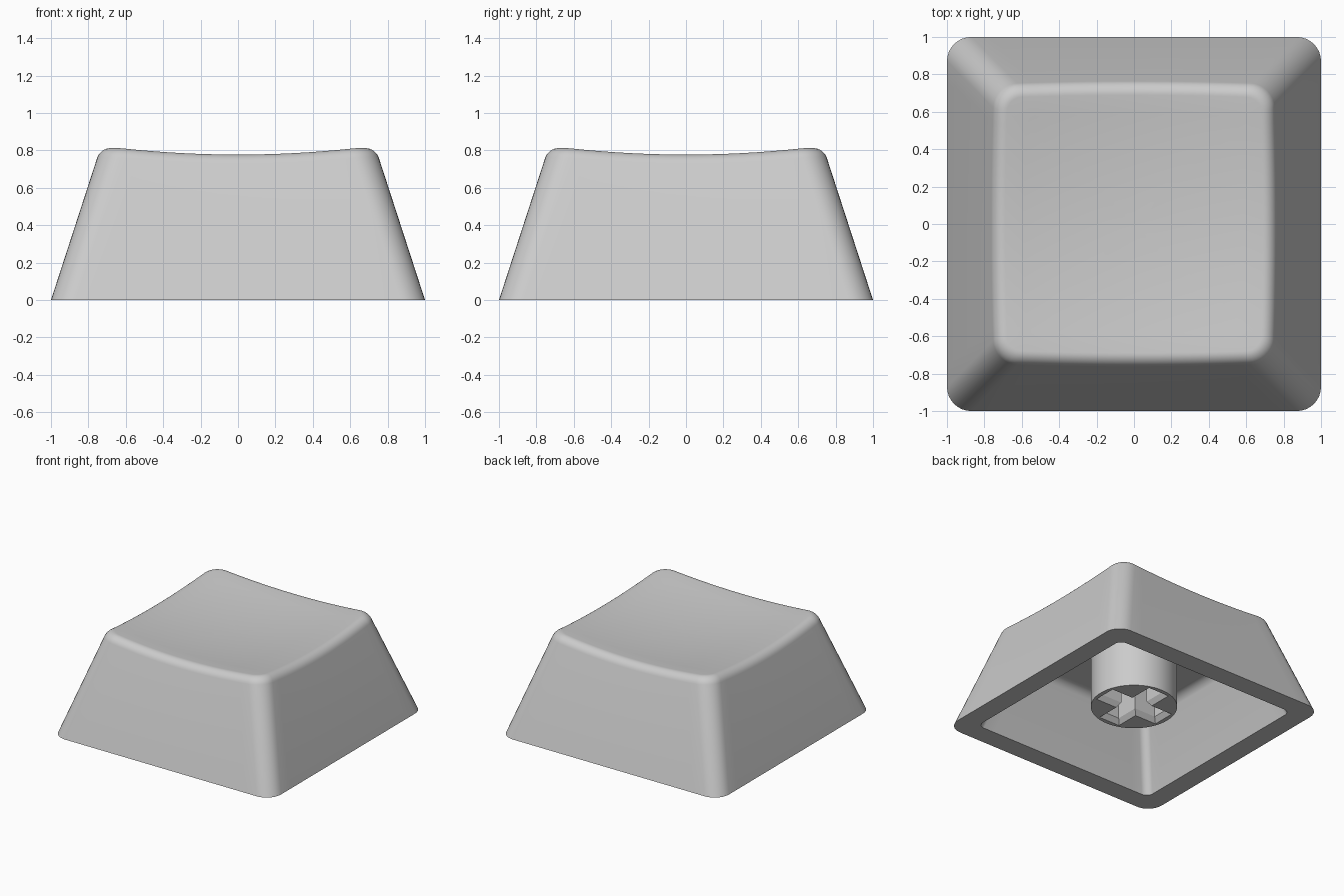
import bpy, bmesh, math

if "Cube" in bpy.data.objects:
    bpy.data.objects.remove(bpy.data.objects["Cube"])

# One matte grey for everything
grey = bpy.data.materials.new("light_grey")
grey.diffuse_color = (0.6, 0.6, 0.6, 1)
grey.use_nodes = True
grey.node_tree.nodes["Principled BSDF"].inputs["Base Color"].default_value = grey.diffuse_color

TAPER = 0.325      # inward lean of the outer walls per unit of height
INNER = 0.31       # inward lean of the cavity walls
SIDE, ARC = 16, 8  # segments per straight side and per corner


def outline(h, r):
    """Rounded square of half-size h and corner radius r."""
    c, pts = h - r, []
    for k in range(4):
        a0 = k * math.pi / 2
        ca, sa = round(math.cos(a0)), round(math.sin(a0))
        for i in range(SIDE):
            y = -c + 2 * c * i / SIDE
            pts.append((h * ca - y * sa, h * sa + y * ca))
        for i in range(ARC):
            a = a0 + i / ARC * math.pi / 2
            x, y = c * (ca - sa), c * (sa + ca)
            pts.append((x + r * math.cos(a), y + r * math.sin(a)))
    return pts


def flat_ring(h, r, z):
    return [(x, y, z) for x, y in outline(h, r)]


def dish(x, y):
    """Height of the scooped top."""
    return 0.734 + 0.091 * (x * x + y * y)


def fillet(start, corner, end, steps):
    """Rings of a rounded edge running from start to end around corner."""
    out = []
    for s in range(steps + 1):
        t = s / steps
        wa, we, wb = (1 - t) ** 2, 1.5 * t * (1 - t), t * t
        out.append([tuple((wa * a + we * e + wb * b) / (wa + we + wb)
                          for a, e, b in zip(*p))
                    for p in zip(start, corner, end)])
    return out


def finish(bm, name):
    bmesh.ops.recalc_face_normals(bm, faces=bm.faces)
    mesh = bpy.data.meshes.new(name)
    bm.to_mesh(mesh)
    bm.free()
    mesh.materials.append(grey)
    ob = bpy.data.objects.new(name, mesh)
    bpy.context.collection.objects.link(ob)
    return ob


def smooth(ob, angle):
    bpy.ops.object.select_all(action='DESELECT')
    ob.select_set(True)
    bpy.context.view_layer.objects.active = ob
    bpy.ops.object.shade_smooth_by_angle(angle=math.radians(angle))


def bridge(bm, rings):
    """Skin a stack of rings and return their vertex loops."""
    loops = [[bm.verts.new(p) for p in ring] for ring in rings]
    n = len(loops[0])
    for a, b in zip(loops, loops[1:]):
        for i in range(n):
            j = (i + 1) % n
            bm.faces.new((a[i], a[j], b[j], b[i]))
    return loops


# Rounded top edge: wall, sharp meeting point and dish points per column
R, SET = 0.13, 0.056
count = 4 * (SIDE + ARC)
wall, edge, top = [], [], []
for i in range(count):
    z = 0.79
    for _ in range(6):
        x, y = outline(1 - TAPER * z, R)[i]
        z = dish(x, y)
    h = 1 - TAPER * z
    edge.append((x, y, z))
    zw = z - SET
    wall.append((*outline(1 - TAPER * zw, R)[i], zw))
    xi, yi = outline(h - SET, R - SET)[i]
    top.append((xi, yi, dish(xi, yi)))

# Cap shell rings, from the cavity ceiling down, around the rim and up
CEIL, SOFT = 0.565, 0.055
hc = 0.835 - INNER * CEIL
rings = fillet(flat_ring(hc - SOFT, 0.02, CEIL), flat_ring(hc, 0.06, CEIL),
               flat_ring(hc + INNER * SOFT, 0.06, CEIL - SOFT), 5)
rings += [flat_ring(0.835, 0.06, 0), flat_ring(1, R, 0)]
rings += fillet(wall, edge, top, 7)
for s in (0.85, 0.7, 0.55, 0.4, 0.25, 0.1):
    rings.append([(x * s, y * s, dish(x * s, y * s)) for x, y, _ in top])

bm = bmesh.new()
loops = bridge(bm, rings)
bm.faces.new(loops[0])
centre = bm.verts.new((0, 0, dish(0, 0)))
for i in range(count):
    bm.faces.new((loops[-1][i], loops[-1][(i + 1) % count], centre))
smooth(finish(bm, "cap_shell"), 35)

# Round mounting stem hanging from the ceiling
Z0, Z1 = 0.105, 0.575
bm = bmesh.new()
bmesh.ops.create_cone(bm, cap_ends=True, segments=64, radius1=0.325,
                      radius2=0.325, depth=Z1 - Z0)
bmesh.ops.translate(bm, verts=bm.verts, vec=(0, 0, (Z0 + Z1) / 2))
stem = finish(bm, "stem")


# Cross-shaped socket with a bevelled mouth, cut into the stem
def cross(l, w, z):
    pts = []
    for k in range(4):
        c = round(math.cos(k * math.pi / 2))
        s = round(math.sin(k * math.pi / 2))
        for x, y in ((l, -w), (l, w), (w, w)):
            pts.append((x * c - y * s, x * s + y * c, z))
    return pts


bm = bmesh.new()
loops = bridge(bm, [cross(0.29, 0.095, Z0 - 0.1), cross(0.29, 0.095, Z0),
                    cross(0.26, 0.068, Z0 + 0.04), cross(0.26, 0.068, 0.53)])
bm.faces.new(loops[0])
bm.faces.new(loops[-1])
cutter = finish(bm, "socket_cutter")
cutter.hide_render = True
cutter.display_type = 'WIRE'

smooth(stem, 35)
cut = stem.modifiers.new("socket", 'BOOLEAN')
cut.operation = 'DIFFERENCE'
cut.solver = 'EXACT'
cut.object = cutter
bpy.ops.object.modifier_move_to_index(modifier="socket", index=0)
